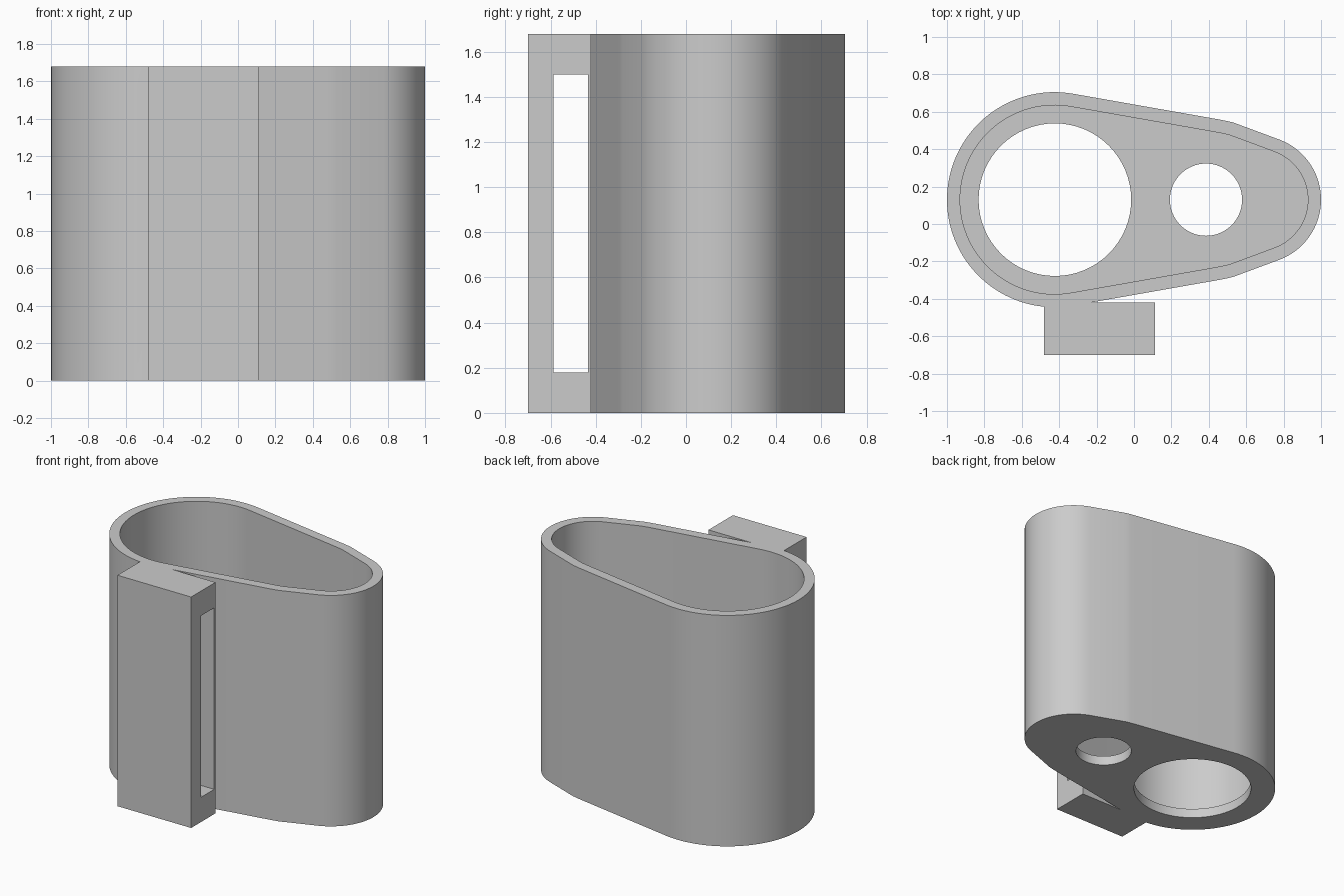
import bpy, bmesh
from math import sin, cos, radians
from mathutils import Vector

default = bpy.data.objects.get("Cube")
if default:
    bpy.data.objects.remove(default, do_unlink=True)

HEIGHT, WALL, FLOOR = 1.68, 0.07, 0.07
MID_Y = 0.13

grey = bpy.data.materials.new("light grey")
grey.use_nodes = True
grey.diffuse_color = (0.6, 0.6, 0.6, 1)
grey.node_tree.nodes["Principled BSDF"].inputs["Base Color"].default_value = (0.6, 0.6, 0.6, 1)


def arc(cx, radius, start, end, steps):
    angles = [radians(start + (end - start) * i / steps) for i in range(steps + 1)]
    return [Vector((cx + radius * cos(a), MID_Y + radius * sin(a))) for a in angles]


def inset(points, distance):
    """Move a counter-clockwise outline inwards by an even distance."""
    result = []
    for i, p in enumerate(points):
        a = (p - points[i - 1]).normalized()
        b = (points[(i + 1) % len(points)] - p).normalized()
        inward = (Vector((-a.y, a.x)) + Vector((-b.y, b.x))).normalized()
        result.append(p + inward * distance / inward.dot(Vector((-a.y, a.x))))
    return result


def prism(name, points, low, high):
    bm = bmesh.new()
    face = bm.faces.new([bm.verts.new((p[0], p[1], low)) for p in points])
    top = bmesh.ops.extrude_face_region(bm, geom=[face])["geom"]
    verts = [v for v in top if isinstance(v, bmesh.types.BMVert)]
    bmesh.ops.translate(bm, verts=verts, vec=(0, 0, high - low))
    bmesh.ops.recalc_face_normals(bm, faces=bm.faces[:])
    mesh = bpy.data.meshes.new(name)
    bm.to_mesh(mesh)
    bm.free()
    mesh.materials.append(grey)
    obj = bpy.data.objects.new(name, mesh)
    bpy.context.collection.objects.link(obj)
    return obj


def box(name, x0, x1, y0, y1, z0, z1):
    return prism(name, [(x0, y0), (x1, y0), (x1, y1), (x0, y1)], z0, z1)


def combine(target, tool, operation):
    mod = target.modifiers.new(tool.name, "BOOLEAN")
    mod.operation, mod.object, mod.solver = operation, tool, "EXACT"
    bpy.context.view_layer.objects.active = target
    bpy.ops.object.modifier_apply(modifier=mod.name)
    bpy.data.objects.remove(tool, do_unlink=True)


# Teardrop outline: small round end, softened shoulders, large round end
shoulder = [Vector(p) for p in ((0.53, 0.543), (0.495, 0.551), (0.46, 0.558))]
mirrored = [Vector((p.x, 2 * MID_Y - p.y)) for p in reversed(shoulder)]
outline = arc(0.657, 0.343, -69, 69, 36) + shoulder + arc(-0.425, 0.575, 80, 280, 64) + mirrored

# Open cup with a thin floor
holder = prism("holder_body", outline, 0, HEIGHT)
combine(holder, prism("cavity", inset(outline, WALL), FLOOR, HEIGHT + 0.1), "DIFFERENCE")

# Two round holes through the floor
for cx, radius in ((-0.423, 0.408), (0.385, 0.193)):
    combine(holder, prism("floor_hole", arc(cx, radius, 0, 354.375, 63), -0.1, FLOOR + 0.1), "DIFFERENCE")

# Belt bracket joined to the front wall, with an open slot behind it
combine(holder, box("bracket", -0.48, 0.113, -0.70, -0.42, 0, HEIGHT), "UNION")
combine(holder, box("slot", -0.7, 0.3, -0.588, -0.435, 0.18, 1.5), "DIFFERENCE")

# Smooth curved walls, crisp edges
bpy.ops.object.select_all(action="DESELECT")
holder.select_set(True)
bpy.context.view_layer.objects.active = holder
bpy.ops.object.shade_smooth_by_angle(angle=radians(25))
